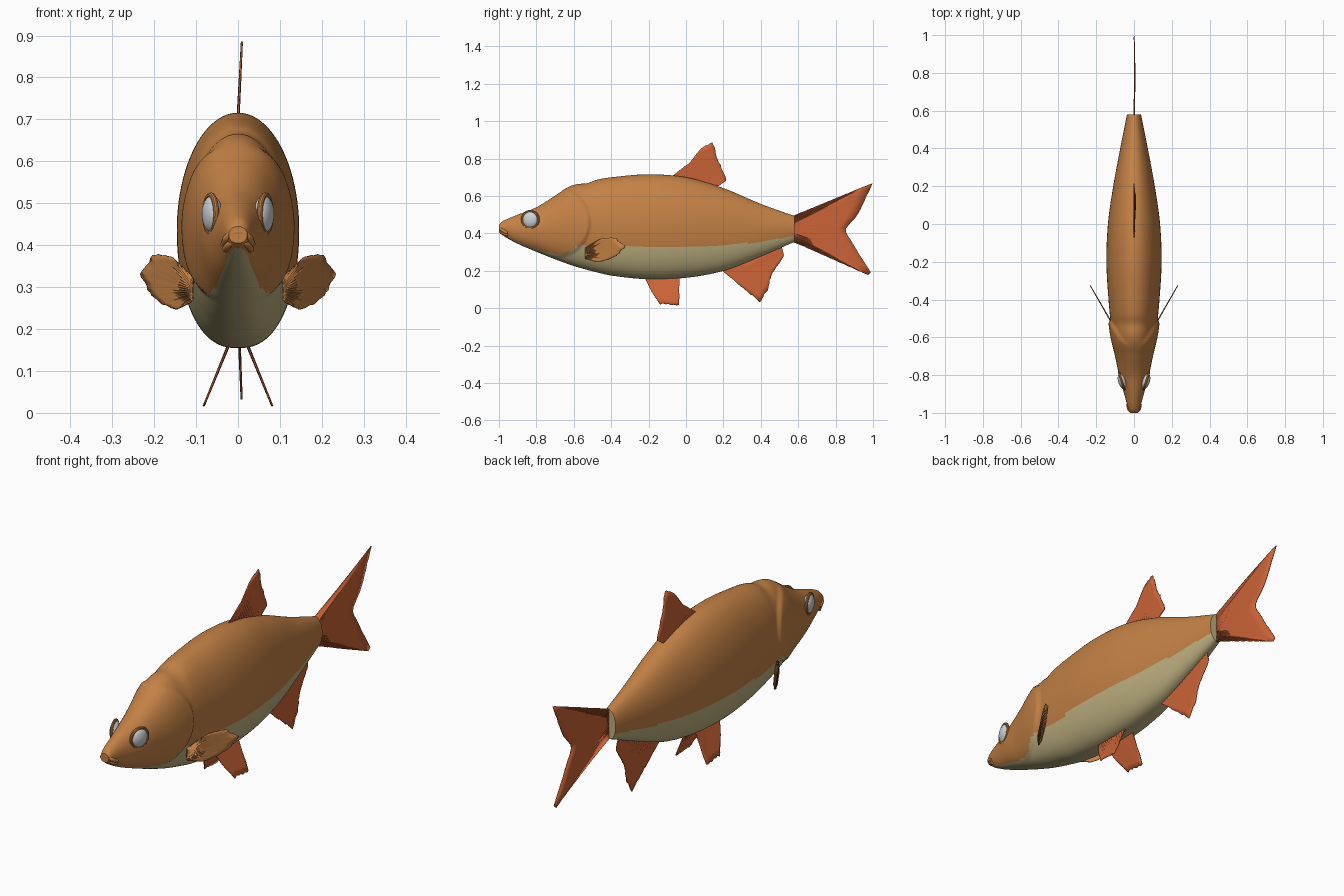
import bpy, bmesh, math, random
from mathutils import Vector

if "Cube" in bpy.data.objects:
    bpy.data.objects.remove(bpy.data.objects["Cube"])

random.seed(4)


def material(name, rgb):
    m = bpy.data.materials.new(name)
    m.diffuse_color = (*rgb, 1)
    m.use_nodes = True
    m.node_tree.nodes["Principled BSDF"].inputs["Base Color"].default_value = m.diffuse_color
    return m


BROWN = material("copper brown", (0.55, 0.22, 0.06))
CREAM = material("pale belly", (0.52, 0.44, 0.22))
ORANGE = material("fin orange", (0.60, 0.125, 0.038))
WHITE = material("eye grey", (0.62, 0.65, 0.68))


def make_object(name, bm, mats, angle=40):
    bmesh.ops.recalc_face_normals(bm, faces=bm.faces)
    me = bpy.data.meshes.new(name)
    bm.to_mesh(me)
    bm.free()
    ob = bpy.data.objects.new(name, me)
    bpy.context.collection.objects.link(ob)
    for m in mats:
        me.materials.append(m)
    bpy.ops.object.select_all(action='DESELECT')
    bpy.context.view_layer.objects.active = ob
    ob.select_set(True)
    bpy.ops.object.shade_smooth_by_angle(angle=math.radians(angle))
    return ob


def smoothstep(a, b, v):
    t = min(1, max(0, (v - a) / (b - a)))
    return t * t * (3 - 2 * t)


def curve(pts, y, smooth=True):
    """Value at y along (y, value) stations."""
    i = max(0, min(len(pts) - 2, sum(p[0] <= y for p in pts) - 1))
    (y0, v0), (y1, v1) = pts[i], pts[i + 1]
    h = y1 - y0
    t = (y - y0) / h
    if not smooth:
        return v0 + (v1 - v0) * t

    def slope(k):
        a, b = pts[max(0, k - 1)], pts[min(len(pts) - 1, k + 1)]
        return (b[1] - a[1]) / (b[0] - a[0])
    return ((2*t**3 - 3*t*t + 1) * v0 + (t**3 - 2*t*t + t) * h * slope(i)
            + (3*t*t - 2*t**3) * v1 + (t**3 - t*t) * h * slope(i + 1))


# Body stations: back, underside, half width, and belly colour line
BACK = [(-1, .445), (-.98, .465), (-.9, .50), (-.8, .54), (-.7, .602), (-.63, .648),
        (-.58, .664), (-.53, .668), (-.48, .686), (-.4, .70), (-.2, .716), (0, .70),
        (.2, .642), (.4, .558), (.58, .493)]
UNDER = [(-1, .405), (-.97, .383), (-.9, .345), (-.8, .302), (-.7, .262), (-.6, .226),
         (-.5, .198), (-.4, .175), (-.2, .155), (0, .163), (.2, .20), (.4, .277), (.58, .355)]
WIDTH = [(-1, .022), (-.97, .033), (-.9, .052), (-.8, .080), (-.7, .098), (-.55, .120),
         (-.4, .135), (-.2, .146), (0, .138), (.2, .110), (.4, .073), (.58, .037)]
LINE = [(-1, .40), (-.9, .356), (-.8, .318), (-.7, .288), (-.64, .288), (-.58, .335),
        (-.4, .326), (-.1, .32), (.2, .332), (.4, .356), (.58, .386)]


def body_point(y, a):
    top, bot, w = curve(BACK, y), curve(UNDER, y), curve(WIDTH, y)
    s, c = math.sin(a), math.cos(a)
    z = (top + bot) / 2 + (top - bot) / 2 * s
    side = abs(c) ** (0.82 if s < 0 else 1.0)
    # Gill cover: raised plate ending in a rounded step
    d = math.hypot(y + .70, z - .46)
    gill = .012 * (1 - smoothstep(.175, .195, d)) * smoothstep(-.76, -.56, y)
    return Vector((math.copysign(w * side + gill * min(1, side * 2), c) if abs(c) > 1e-6 else 0, y, z))


ROWS, SEGS = 190, 96
bm = bmesh.new()
rings = []
for r in range(ROWS + 1):
    y = -1 + 1.58 * r / ROWS
    rings.append([bm.verts.new(body_point(y, 2 * math.pi * k / SEGS)) for k in range(SEGS)])
for ra, rb in zip(rings, rings[1:]):
    for k in range(SEGS):
        f = bm.faces.new((ra[k], ra[(k + 1) % SEGS], rb[(k + 1) % SEGS], rb[k]))
        c = f.calc_center_median()
        f.material_index = int(c.z < curve(LINE, c.y, False))
bm.faces.new(rings[0])
bm.faces.new(rings[-1]).material_index = 1
make_object("body", bm, [BROWN, CREAM])


# Fins: rays from a base line to an outer edge, rippled and ragged
def along(pts, t):
    lens = [math.dist(a, b) for a, b in zip(pts, pts[1:])]
    d = t * sum(lens)
    for a, b, l in zip(pts, pts[1:], lens):
        if d <= l + 1e-9:
            return Vector(a).lerp(Vector(b), d / l)
        d -= l
    return Vector(pts[-1])


def fin(name, base, edge, side, mat, rays=36, ragged=.05, mirror=False):
    """base and edge are (y, z) points; side(y, z) gives x."""
    bm = bmesh.new()
    cols = []
    for i in range(rays + 1):
        t = i / rays
        p, q = along(base, t), along(edge, t)
        if 0 < i < rays:
            q = q.lerp(p, random.uniform(0, ragged))
        col = []
        for j in range(7):
            v = p.lerp(q, j / 6)
            x = side(v.x, v.y) + (.002 if i % 2 else -.002) * (1 - j / 8)
            col.append(bm.verts.new((x, v.x, v.y)))
        cols.append(col)
    for a, b in zip(cols, cols[1:]):
        for j in range(6):
            bm.faces.new((a[j], b[j], b[j + 1], a[j + 1]))
    ob = make_object(name, bm, [mat], 60)
    m = ob.modifiers.new("thickness", 'SOLIDIFY')
    m.thickness, m.offset = .004, 0
    if mirror:
        ob.modifiers.new("pair", 'MIRROR')


fin("dorsal_fin", [(-.07, .695), (.15, .64)],
    [(-.07, .71), (.02, .78), (.075, .85), (.145, .90), (.165, .82), (.22, .685), (.16, .645)],
    lambda y, z: max(0, z - .70) * .05, ORANGE)
fin("tail_fin", [(.565, .488), (.565, .358)],
    [(.60, .505), (1.0, .67), (.985, .635), (.92, .50), (.85, .42), (.89, .35), (.99, .19),
     (.98, .175), (.60, .345)],
    lambda y, z: .004 * math.sin((y - .57) * 7), ORANGE, 56, .012)
fin("anal_fin", [(.19, .215), (.51, .33)],
    [(.20, .195), (.395, .03), (.44, .10), (.455, .17), (.525, .28), (.515, .315)],
    lambda y, z: max(0, .25 - z) * .04, ORANGE)
fin("pelvic_fin", [(-.225, .175), (-.04, .175)],
    [(-.22, .16), (-.185, .09), (-.14, .02), (-.035, .008), (-.035, .16)],
    lambda y, z: .025 + (.155 - z) * .41, ORANGE, 28, .06, True)
fin("pectoral_fin", [(-.54, .27), (-.54, .32)],
    [(-.53, .262), (-.47, .245), (-.40, .262), (-.355, .29), (-.32, .335), (-.38, .38),
     (-.45, .375), (-.53, .33)],
    lambda y, z: .12 + (y + .52) * .575, BROWN, 40, .05, True)


# Eyes and soft lids around them
for s, label in ((1, "right"), (-1, "left")):
    turn = (0, 0, -s * math.radians(17))
    bpy.ops.mesh.primitive_uv_sphere_add(segments=32, ring_count=20, radius=1,
                                         location=(s * .062, -.832, .474), rotation=turn)
    eye = bpy.context.object
    eye.name = label + "_eye"
    eye.scale = (.022, .043, .044)
    eye.data.materials.append(WHITE)
    bpy.ops.object.shade_smooth_by_angle()
    bpy.ops.mesh.primitive_torus_add(major_radius=.045, minor_radius=.007,
                                     major_segments=40, minor_segments=10,
                                     location=(s * .065, -.832, .474),
                                     rotation=(0, math.radians(90), turn[2]))
    lid = bpy.context.object
    lid.name = label + "_eyelid"
    lid.data.materials.append(BROWN)
    bpy.ops.object.shade_smooth_by_angle()


# Lips: bent tubes round the snout, turned down at the corners
def lip(name, pts, radius):
    cu = bpy.data.curves.new(name, 'CURVE')
    cu.dimensions = '3D'
    cu.bevel_depth, cu.bevel_resolution, cu.use_fill_caps = radius, 4, True
    sp = cu.splines.new('BEZIER')
    full = pts + [(-x, y, z) for x, y, z in pts[-2::-1]]
    sp.bezier_points.add(len(full) - 1)
    for b, p in zip(sp.bezier_points, full):
        b.co = p
        b.handle_left_type = b.handle_right_type = 'AUTO'
    cu.materials.append(BROWN)
    bpy.context.collection.objects.link(bpy.data.objects.new(name, cu))


lip("upper_lip", [(-.033, -.955, .402), (-.022, -.986, .421), (0, -.992, .432)], .009)
lip("lower_lip", [(-.031, -.953, .390), (-.019, -.980, .403), (0, -.988, .412)], .008)
